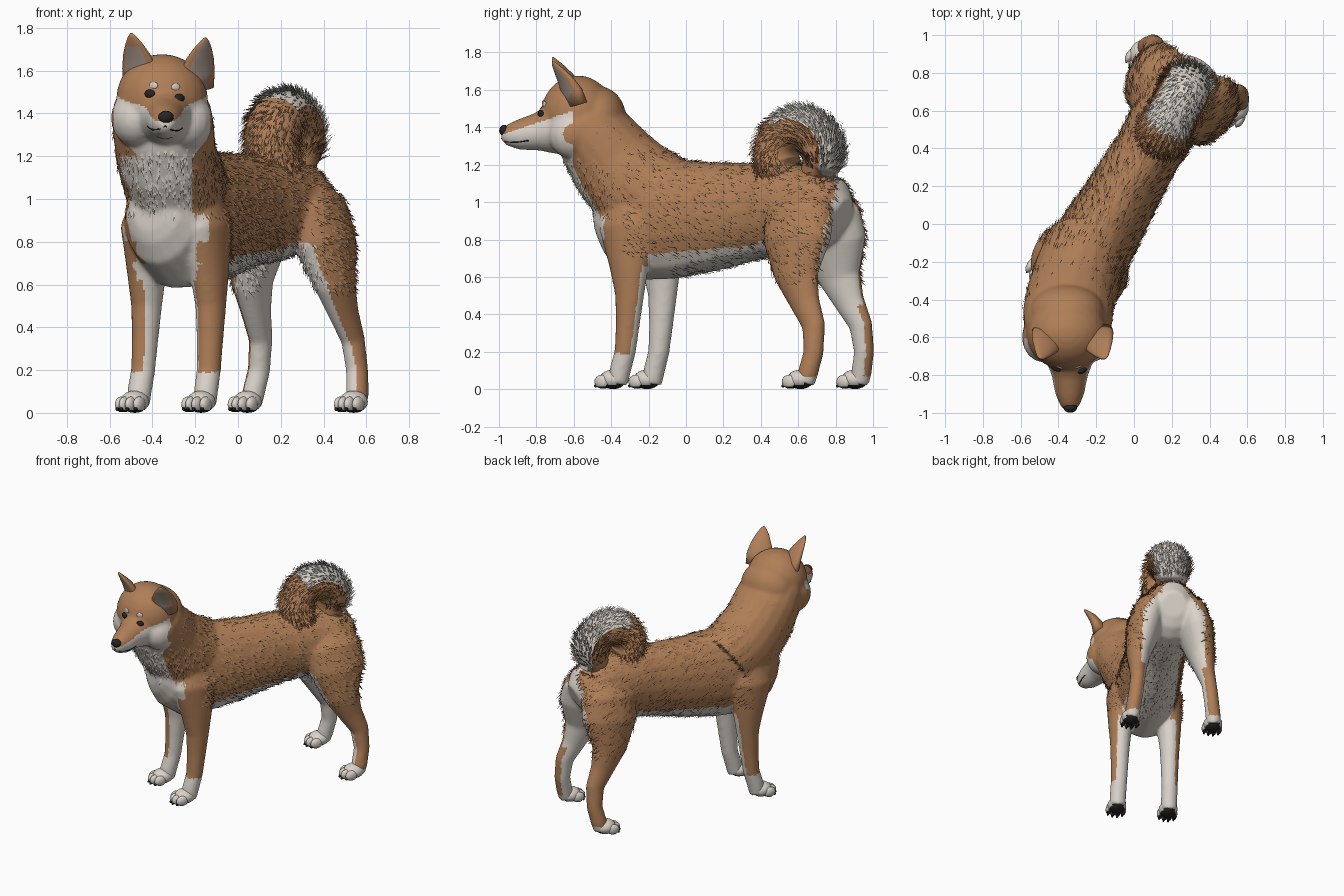
import bpy, bmesh, math, random
from mathutils import Vector, Matrix

random.seed(4)
if "Cube" in bpy.data.objects:
    bpy.data.objects.remove(bpy.data.objects["Cube"])

# Body frame: U runs backward along the spine, V to the animal's left
YAW = math.radians(30.4)
U = Vector((math.sin(YAW), math.cos(YAW), 0))
V = Vector((math.cos(YAW), -math.sin(YAW), 0))
Z = Vector((0, 0, 1))
O = Vector((-0.29, -0.235, 0))


def body_pt(u, v, z):
    return O + U * u + V * v + Z * z


def head_pt(dx, y, z):
    return Vector((-0.345 + dx, y, z - 0.06 * dx))


def material(name, rgb):
    m = bpy.data.materials.new(name)
    m.use_nodes = True
    m.diffuse_color = (*rgb, 1)
    bsdf = m.node_tree.nodes["Principled BSDF"]
    bsdf.inputs["Base Color"].default_value = (*rgb, 1)
    bsdf.inputs["Roughness"].default_value = 0.8
    return m


TAN = material("tan coat", (0.43, 0.21, 0.095))
CREAM = material("cream coat", (0.70, 0.65, 0.59))
TAN_FUR = material("tan fur tufts", (0.38, 0.185, 0.083))
CREAM_FUR = material("cream fur tufts", (0.62, 0.58, 0.53))
DARK = material("dark nose and pads", (0.02, 0.018, 0.017))
EAR = material("ear lining", (0.36, 0.29, 0.24))


# Building helpers
def tube(bm, pts, side, seg=20):
    rings = []
    for i, (c, a, b) in enumerate(pts):
        t = (pts[min(i + 1, len(pts) - 1)][0] - pts[max(i - 1, 0)][0]).normalized()
        up = side.cross(t).normalized()
        s = t.cross(up)
        angles = [2 * math.pi * k / seg for k in range(seg)]
        rings.append([bm.verts.new(c + s * a * math.cos(q) + up * b * math.sin(q)) for q in angles])
    for r0, r1 in zip(rings, rings[1:]):
        for k in range(seg):
            j = (k + 1) % seg
            bm.faces.new((r0[k], r0[j], r1[j], r1[k]))
    bm.faces.new(rings[0][::-1])
    bm.faces.new(rings[-1])


def ball(bm, c, radii, yaw=0.0, seg=16):
    m = Matrix.Translation(c) @ Matrix.Rotation(yaw, 4, 'Z') @ Matrix.Diagonal((*radii, 1))
    bmesh.ops.create_uvsphere(bm, u_segments=seg, v_segments=seg // 2 + 2, radius=1, matrix=m)


def finish(bm, name, mats, rule=None):
    bmesh.ops.recalc_face_normals(bm, faces=bm.faces)
    me = bpy.data.meshes.new(name)
    bm.to_mesh(me)
    bm.free()
    ob = bpy.data.objects.new(name, me)
    bpy.context.collection.objects.link(ob)
    paint(ob, mats, rule)
    return ob


def paint(ob, mats, rule):
    ob.data.materials.clear()
    for m in mats:
        ob.data.materials.append(m)
    for f in ob.data.polygons:
        f.use_smooth = True
        f.material_index = rule(f.center, f.normal) if rule else 0


# Coat pattern: 0 tan, 1 cream
def coat(p, n):
    d = p - O
    u, v, z = d.dot(U), d.dot(V), p.z
    out, back = n.dot(V) * (1 if v > 0 else -1), n.dot(U)
    if p.y < -0.5 and z > 1.2:
        face = z < 1.365 + 0.34 * (p.y + 0.97) and abs(p.x + .355) < .225
        return int(p.y < -0.605 and (face or n.z < -0.6))
    if p.y < -0.2 and z > 0.62 and n.y < -0.35:
        mid, half = (-.385, .17) if z > .93 else (-.35, .215) if z > .8 else (-.335, .14)
        if abs(p.x - mid) < half:
            return 1
    if u < 0.25 and z < 0.66:
        return int(z < 0.19 or n.z < -0.5 or out - 0.6 * back < 0)
    if u > 1.1 and back > 0.2 and z > 0.45 and abs(v) < min(.22, .07 + (1.07 - z) * .7):
        return 1
    if u > 0.8 and z < 0.9 and abs(v) < .14 and (n.z < .2 or out < 0):
        return 1
    if u > 0.85 and z < 0.8:
        return int(z < 0.07 or (out + .35 * back < .18 and not (back > 0.6 and z < 0.45)))
    return int(z < 0.71 + 0.08 * u and n.z < -0.3)


# Body: torso, neck, head and legs fused into one skin
bm = bmesh.new()
torso = [(-0.25, .96, .11, .10), (-0.21, .96, .17, .15), (-0.13, .94, .25, .2), (0, .91, .33, .225),
         (.2, .91, .32, .215), (.45, .925, .29, .195), (.7, .95, .26, .18), (.9, .96, .25, .19),
         (1.1, .96, .22, .2), (1.2, .95, .17, .16), (1.25, .93, .09, .09)]
tube(bm, [(body_pt(u, 0, z), w, h) for u, z, h, w in torso], V)
neck = [(-.25, -.12, .98, .22, .275), (-.3, -.27, 1.08, .235, .265), (-.335, -.38, 1.2, .235, .245),
        (-.35, -.48, 1.34, .24, .215), (-.355, -.54, 1.43, .23, .18), (-.355, -.59, 1.5, .19, .13)]
tube(bm, [(Vector(p[:3]), p[3], p[4]) for p in neck], Vector((0.97, -0.2, 0)))
ball(bm, head_pt(-.01, -.58, 1.47), (.215, .195, .207), seg=24)
ball(bm, head_pt(-.01, -.47, 1.45), (.2, .15, .17), seg=24)
muzzle = [(-.65, 1.4, .16, .15), (-.74, 1.385, .12, .125), (-.8, 1.375, .097, .1),
          (-.9, 1.36, .077, .08), (-.96, 1.36, .052, .056), (-.985, 1.365, .03, .03)]
tube(bm, [(head_pt(.005, y, z), a, b) for y, z, a, b in muzzle], Vector((1, 0, 0)))
front_leg = [(.0, .13, 1.02, .08, .11), (.0, .165, .87, .1, .16), (.02, .17, .65, .085, .11),
             (.025, .174, .5, .07, .08), (.015, .176, .35, .062, .066), (0, .178, .2, .057, .057),
             (-.03, .18, .1, .057, .058), (-.045, .18, .03, .055, .055)]
hind_leg = [(1.05, .1, 1.05, .07, .13), (1.06, .14, .95, .12, .2), (1.07, .185, .8, .12, .2),
            (1.09, .225, .6, .085, .125), (1.15, .237, .46, .063, .085), (1.21, .25, .34, .052, .066),
            (1.22, .266, .2, .052, .055), (1.195, .282, .09, .053, .056), (1.18, .286, .03, .05, .05)]
for s in (-1, 1):
    ball(bm, head_pt(-.01 + s * .12, -.6, 1.37), (.12, .135, .135))
    for leg in (front_leg, hind_leg):
        tube(bm, [(body_pt(u, s * v, z), a, b) for u, v, z, a, b in leg], V)
body = finish(bm, "body", [TAN, CREAM])
remesh = body.modifiers.new("fuse", 'REMESH')
remesh.mode, remesh.voxel_size = 'VOXEL', 0.01
soft = body.modifiers.new("soften", 'SMOOTH')
soft.factor, soft.iterations = 0.5, 16
fused = bpy.data.meshes.new_from_object(body.evaluated_get(bpy.context.evaluated_depsgraph_get()))
body.modifiers.clear()
body.data = fused
paint(body, [TAN, CREAM], coat)

# Paws with toes, claws and dark pads
for place, u0, v0 in (("front", -.075, .18), ("hind", 1.15, .288)):
    for s, label in ((1, "left"), (-1, "right")):
        bm, claws = bmesh.new(), bmesh.new()
        ball(bm, body_pt(u0, s * v0, .052), (.066, .075, .052), -YAW)
        for k in (-1.5, -.5, .5, 1.5):
            u = u0 - (.06 if abs(k) < 1 else .04)
            ball(bm, body_pt(u, s * v0 + k * .033, .04), (.022, .045, .037), -YAW, 12)
            ball(claws, body_pt(u - .037, s * v0 + k * .033, .018), (.007, .011, .009), -YAW, 8)
        finish(bm, f"{place}_{label}_paw", [CREAM, DARK], lambda p, n: int(n.z < -.55 and p.z < .03))
        finish(claws, f"{place}_{label}_claws", [DARK])

# Ears, eyes and brow spots
for s, label in ((1, "left"), (-1, "right")):
    facing = Vector((s * .425, -.72, -.515)).normalized()
    bm = bmesh.new()
    ear = [(.13, -.59, 1.53, .09, .05), (.135, -.61, 1.6, .09, .042), (.147, -.645, 1.665, .072, .03),
           (.16, -.68, 1.715, .046, .019), (.17, -.705, 1.75, .022, .01), (.173, -.712, 1.765, .005, .004)]
    tube(bm, [(head_pt(.02 + s * x, y, z), a, b) for x, y, z, a, b in ear], Vector((.85, s * .5, 0)), 32)
    finish(bm, label + "_ear", [TAN, EAR],
           lambda p, n: int(n.dot(facing) > .9 and p.z < 1.72))
    for part, x, z, r, mat in (("eye", .08, 1.493, (.026, .014, .02), DARK),
                               ("brow_spot", .06, 1.537, (.022, .006, .017), CREAM)):
        hit = body.closest_point_on_mesh(head_pt(.005 + s * x, -.79, z))[1]
        bm = bmesh.new()
        ball(bm, hit, r, s * .4)
        finish(bm, f"{label}_{part}", [mat])

# Nose and mouth line
bm = bmesh.new()
ball(bm, head_pt(.008, -.972, 1.383), (.036, .027, .03))
finish(bm, "nose", [DARK])
half = [(.03, -.965, 1.325), (.055, -.91, 1.325), (.078, -.84, 1.335)]
line = [(-x, y, z) for x, y, z in half[::-1]] + [(0, -.99, 1.34)] + half
curve = bpy.data.curves.new("mouth", 'CURVE')
curve.dimensions, curve.bevel_depth = '3D', 0.004
spline = curve.splines.new('POLY')
spline.points.add(len(line) - 1)
for pt, (x, y, z) in zip(spline.points, line):
    pt.co = (*body.closest_point_on_mesh(head_pt(.005 + x, y, z))[1], 1)
curve.materials.append(DARK)
bpy.context.collection.objects.link(bpy.data.objects.new("mouth", curve))

# Curled tail
HUB = body_pt(.985, 0, 1.25)


def curl(p):
    d = p - HUB
    return math.atan2(d.z, d.dot(U)), math.hypot(d.z, d.dot(U))


def tail_coat(p, n):
    a, r = curl(p)
    return int(-.8 < a < 2.1 and r > .178)


path = [(body_pt(1.1, 0, .98), .1, .1)]
for i in range(37):
    a = math.radians(-32 + 8 * i)
    w = .12 * min(1, .8 + i / 25) * min(1, .45 + (36 - i) / 10)
    path.append((HUB + U * (.137 * math.cos(a)) + Z * (.137 * math.sin(a)) + V * (.03 * i / 36), w * 1.1, w))
bm = bmesh.new()
tube(bm, path, V, 28)
tail = finish(bm, "tail", [TAN, CREAM], tail_coat)


# Fur tufts: thin blades lying along the coat
def fur(name, ob, count, length, lift, flow, keep):
    faces = [f for f in ob.data.polygons if keep(f.center, f.normal, f.material_index)]
    bm = bmesh.new()
    for f in random.choices(faces, weights=[f.area for f in faces], k=count):
        n, p = f.normal, f.center + Vector([random.uniform(-.006, .006) for _ in range(3)])
        d = flow(p)
        d = (d - n * d.dot(n)).normalized()
        side = n.cross(d)
        d = d + side * random.uniform(-.35, .35) + n * lift * random.uniform(.5, 1.3)
        tip = p + d.normalized() * length * random.uniform(.7, 1.2)
        p = p - n * .003
        w = side * .007
        blade = bm.faces.new([bm.verts.new(c) for c in (p - w, p + w, tip)])
        blade.material_index = f.material_index
    me = bpy.data.meshes.new(name)
    bm.to_mesh(me)
    bm.free()
    me.materials.append(TAN_FUR)
    me.materials.append(CREAM_FUR)
    bpy.context.collection.objects.link(bpy.data.objects.new(name, me))


def on_flank(p, n, m):
    u = (p - O).dot(U)
    return .58 < p.z < 1.3 and u > 0 and not (m and u > 1.0) and not (u < .2 and p.z < .72)


def tail_flow(p):
    a = curl(p)[0]
    return Z * math.cos(a) - U * math.sin(a)


fur("body_fur", body, 4600, .05, .24, lambda p: U - Z * .45, on_flank)
fur("chest_fur", body, 560, .045, .25, lambda p: -Z + U * .1,
    lambda p, n, m: p.y < -.3 and .93 < p.z < 1.24 and n.y < -.2)
fur("neck_fur", body, 320, .035, .15, lambda p: U - Z,
    lambda p, n, m: -.52 < p.y < -.2 and 1.05 < p.z < 1.42 and m == 0)
fur("tail_fur", tail, 3600, .06, .6, tail_flow, lambda p, n, m: curl(p)[1] > .06)
